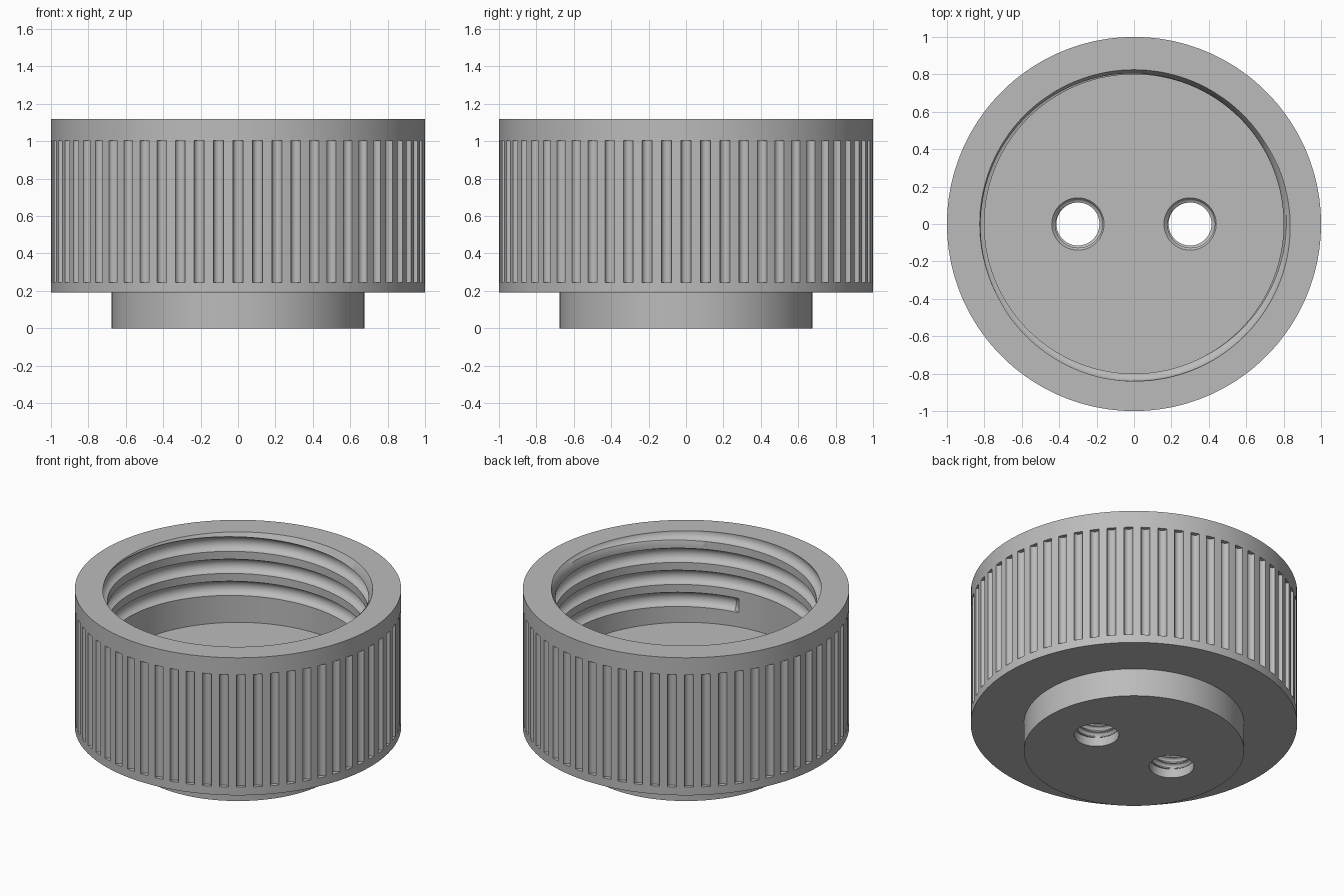
import bpy, bmesh
from math import pi, cos, sin, sqrt, radians, tau
from mathutils import Matrix, Vector

if "Cube" in bpy.data.objects:
    bpy.data.objects.remove(bpy.data.objects["Cube"])

grey = bpy.data.materials.new("light_grey")
grey.use_nodes = True
grey.diffuse_color = (0.5, 0.5, 0.5, 1)
grey.node_tree.nodes["Principled BSDF"].inputs["Base Color"].default_value = (0.5, 0.5, 0.5, 1)


def make_object(name, bm):
    bmesh.ops.recalc_face_normals(bm, faces=bm.faces)
    mesh = bpy.data.meshes.new(name)
    bm.to_mesh(mesh)
    bm.free()
    mesh.materials.append(grey)
    obj = bpy.data.objects.new(name, mesh)
    bpy.context.scene.collection.objects.link(obj)
    return obj


def add_cone(bm, r_low, r_high, z_low, z_high, x=0, y=0, sides=48):
    place = Matrix.Translation((x, y, (z_low + z_high) / 2))
    bmesh.ops.create_cone(bm, cap_ends=True, segments=sides, radius1=r_low,
                          radius2=r_high, depth=z_high - z_low, matrix=place)


def lathe(name, profile, sides):
    bm = bmesh.new()
    rings = [[bm.verts.new((r * cos(tau * i / sides), r * sin(tau * i / sides), z))
              for i in range(sides)] for r, z in profile]
    for low, high in zip(rings, rings[1:]):
        for i in range(sides):
            j = (i + 1) % sides
            bm.faces.new((low[i], low[j], high[j], high[i]))
    bm.faces.new(rings[0])
    bm.faces.new(rings[-1])
    return make_object(name, bm)


def threaded_plug(bm, x, radius, depth, half, pitch, z_start, z_low, z_high,
                  start_angle, sides, steps, first_turn):
    """Closed plug with a rounded right-hand helical ridge."""
    def radius_at(i, z):
        u = (z - z_start) / pitch - i / sides
        k = round(u)
        if k < first_turn or (k == first_turn and i == 0):
            return radius
        return radius + depth * sqrt(max(0, 1 - ((u - k) * pitch / half) ** 2))

    cache = {}

    def vert(i, z):
        z = min(max(z, z_low), z_high)
        key = (i % sides, round(z, 5))
        if key not in cache:
            a = start_angle + tau * i / sides
            r = radius_at(i, z)
            cache[key] = bm.verts.new((x + r * cos(a), r * sin(a), z))
        return cache[key]

    low_turn = int((z_low - z_start) / pitch) - 3
    high_turn = int((z_high - z_start) / pitch) + 3
    offsets = [k * pitch - half * cos(pi * j / steps)
               for k in range(low_turn, high_turn) for j in range(steps + 1)]
    columns = [[vert(i, z_start + pitch * i / sides + o) for o in offsets]
               for i in range(sides + 1)]
    for a, b in zip(columns, columns[1:]):
        for j in range(len(offsets) - 1):
            corners = list(dict.fromkeys((a[j], b[j], b[j + 1], a[j + 1])))
            if len(corners) > 2:
                bm.faces.new(corners)
    for end in (0, -1):
        bm.faces.new([c[end] for c in columns[:-1]])


def cut(target, name, bm):
    cutter = make_object(name, bm)
    cutter.hide_render = True
    mod = target.modifiers.new(name, 'BOOLEAN')
    mod.operation = 'DIFFERENCE'
    mod.solver = 'EXACT'
    mod.object = cutter
    bpy.context.view_layer.objects.active = target
    bpy.ops.object.modifier_apply(modifier=name)
    bpy.data.objects.remove(cutter)


# Cap body with the narrower boss below
TOP, FLOOR = 1.12, 0.52
cap = lathe("threaded_cap", [(0.675, 0), (0.675, 0.19), (1, 0.19), (1, TOP)], 180)

# Rounded grip grooves around the outside
bm = bmesh.new()
for n in range(60):
    a = tau * n / 60
    add_cone(bm, 0.028, 0.028, 0.245, 1.005, cos(a), sin(a), 20)
cut(cap, "grip_grooves", bm)

# Main bore with its internal thread
bm = bmesh.new()
threaded_plug(bm, 0, 0.80, 0.042, 0.048, 0.149, 0.665, FLOOR, TOP + 0.05,
              radians(-79), 144, 8, 0)
cut(cap, "threaded_bore", bm)

# Lead-in chamfer at the mouth
bm = bmesh.new()
add_cone(bm, 0.79, 0.84, TOP - 0.07, TOP + 0.03, sides=144)
cut(cap, "mouth_chamfer", bm)

# Two threaded through holes, relieved at both ends
bm = bmesh.new()
for x in (-0.3, 0.3):
    threaded_plug(bm, x, 0.115, 0.02, 0.018, 0.042, 0, -0.05, FLOOR + 0.05,
                  0, 48, 6, -99)
cut(cap, "threaded_holes", bm)
bm = bmesh.new()
for x in (-0.3, 0.3):
    add_cone(bm, 0.137, 0.137, -0.04, 0.06, x)
    add_cone(bm, 0.11, 0.17, FLOOR - 0.03, FLOOR + 0.03, x)
cut(cap, "hole_reliefs", bm)

# Smooth walls, sharp edges
bpy.ops.object.select_all(action='DESELECT')
cap.select_set(True)
bpy.context.view_layer.objects.active = cap
bpy.ops.object.shade_smooth_by_angle(angle=radians(32))
